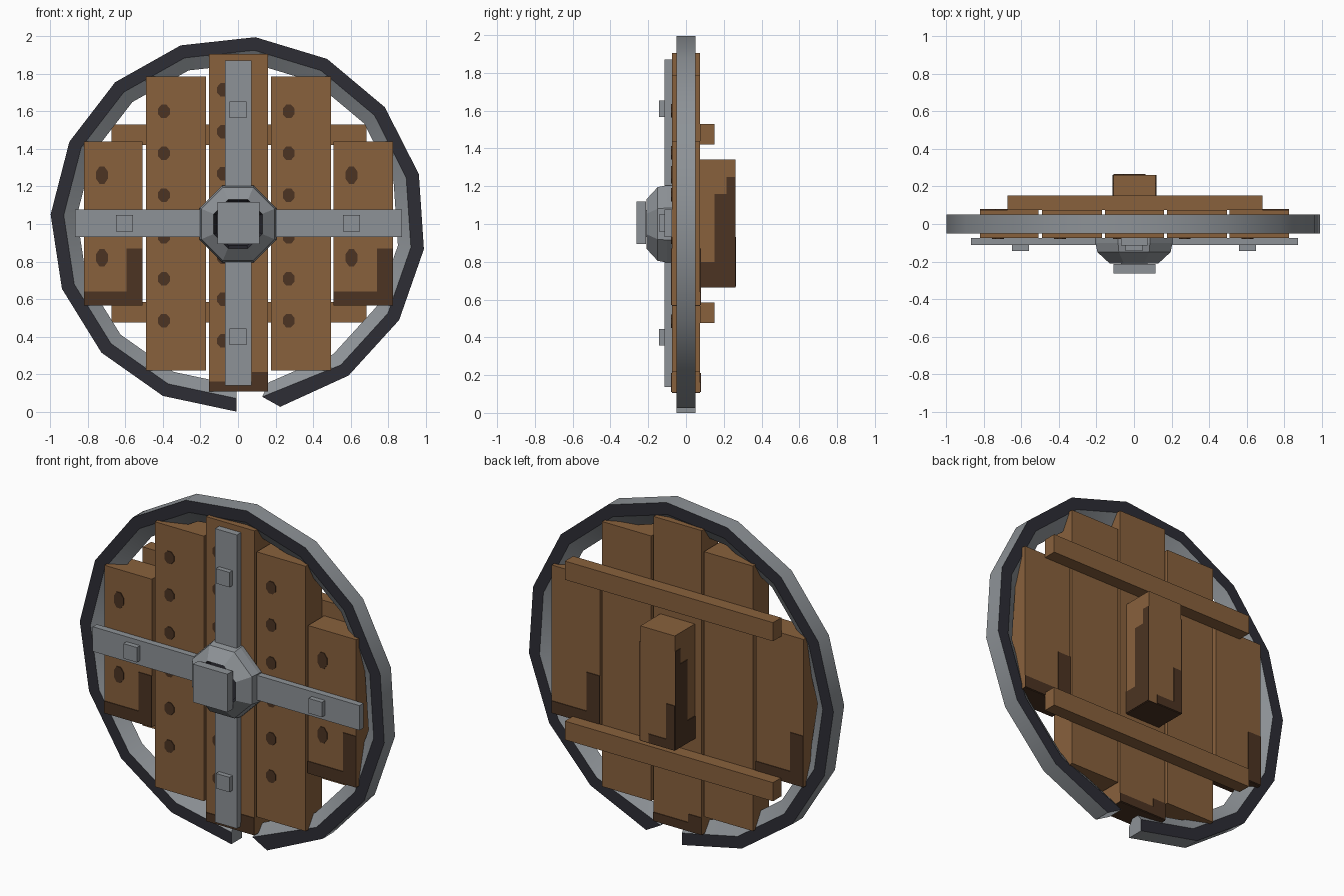
import bpy, bmesh
from math import radians, sin, cos, pi

cube = bpy.data.objects.get("Cube")
if cube:
    bpy.data.objects.remove(cube, do_unlink=True)


def material(name, rgb):
    m = bpy.data.materials.new(name)
    m.use_nodes = True
    m.diffuse_color = (*rgb, 1)
    m.node_tree.nodes["Principled BSDF"].inputs["Base Color"].default_value = (*rgb, 1)
    return m


WOOD = material("brown wood", (0.25, 0.12, 0.046))
STAIN = material("dark wood", (0.072, 0.034, 0.016))
STEEL = material("grey steel", (0.27, 0.29, 0.31))
IRON = material("dark iron", (0.026, 0.026, 0.036))


def finish(name, bm, *mats):
    bmesh.ops.recalc_face_normals(bm, faces=bm.faces)
    me = bpy.data.meshes.new(name)
    bm.to_mesh(me)
    bm.free()
    ob = bpy.data.objects.new(name, me)
    bpy.context.collection.objects.link(ob)
    for m in mats:
        me.materials.append(m)
    return ob


def box(name, xs, ys, zs, mat):
    bm = bmesh.new()
    bmesh.ops.create_cube(bm, size=1)
    for v in bm.verts:
        v.co = [s[0] if c < 0 else s[1] for c, s in zip(v.co, (xs, ys, zs))]
    return finish(name, bm, mat)


def prism(name, x, z, rx, rz, y0, y1, mat):
    """Flat octagonal plate facing the front."""
    bm = bmesh.new()
    rings = []
    for y in (y0, y1):
        rings.append([bm.verts.new((x + rx * cos((k + .5) * pi / 4), y,
                                    z + rz * sin((k + .5) * pi / 4))) for k in range(8)])
        bm.faces.new(rings[-1])
    for k in range(8):
        n = (k + 1) % 8
        bm.faces.new((rings[0][k], rings[0][n], rings[1][n], rings[1][k]))
    return finish(name, bm, mat)


FRONT, BACK, THIN = -0.075, 0.075, 0.004

# Planks with stained lower corners
planks = [("right_outer", -.82, -.51, .57, 1.44),
          ("right_inner", -.49, -.17, .22, 1.785),
          ("centre", -.155, .16, .11, 1.905),
          ("left_inner", .175, .495, .22, 1.785),
          ("left_outer", .51, .825, .57, 1.44)]
for name, x0, x1, z0, z1 in planks:
    box(name + "_plank", (x0, x1), (FRONT, BACK), (z0, z1), WOOD)
    if "inner" in name:
        continue
    strip, rise = (.07, .3) if "outer" in name else (.05, .1)
    box(name + "_bottom_stain", (x0, x1), (FRONT, BACK), (z0 - THIN, z0), STAIN)
    for side, ys, xs in (("front", (FRONT - THIN, FRONT), (x1 - .085, x1)),
                         ("back", (BACK, BACK + THIN), (x0, x0 + .085))):
        box(f"{name}_{side}_low_stain", (x0, x1), ys, (z0, z0 + strip), STAIN)
        box(f"{name}_{side}_corner_stain", xs, ys, (z0 + strip, z0 + rise), STAIN)

# Knots on the front of the planks
knots = [(x, 1.6 - .223 * i, .039) for x in (-.395, .27) for i in range(6)]
knots += [(-.08, 1.715 - .223 * i, .039) for i in range(7)]
knots += [(x, z, .055) for x in (-.725, .605) for z in (1.26, .82)]
for x, z, rz in knots:
    prism("knot", x, z, .034, min(rz, .05), FRONT - THIN, FRONT, STAIN)

# Back battens
for name, z0 in (("upper_batten", 1.42), ("lower_batten", .475)):
    box(name, (-.675, .685), (BACK, .152), (z0, z0 + .11), WOOD)

# Grip block with stained corners
gx, gy, gz = (-.11, .115), (BACK, .262), (.668, 1.342)
box("grip", gx, gy, gz, WOOD)
box("grip_bottom_stain", gx, gy, (gz[0] - THIN, gz[0]), STAIN)
for side, xs in (("right", (gx[0] - THIN, gx[0])), ("left", (gx[1], gx[1] + THIN))):
    for ys, zs in (((BACK, gy[1]), (gz[0], .8)), ((.15, gy[1]), (.8, 1.16)),
                   ((.215, gy[1]), (1.16, 1.25))):
        box(f"grip_{side}_stain", xs, ys, zs, STAIN)
box("grip_back_stain", (gx[0], .06), (gy[1], gy[1] + THIN), (gz[0], .72), STAIN)
box("grip_back_corner_stain", (gx[0], -.055), (gy[1], gy[1] + THIN), (.72, .93), STAIN)

# Cross straps and rivets
box("vertical_strap", (-.07, .073), (-.114, FRONT), (.138, 1.872), STEEL)
box("horizontal_strap", (-.87, .873), (-.113, FRONT), (.932, 1.078), STEEL)
for x, z in ((-.605, 1.005), (.605, 1.005), (0, 1.61), (0, .4)):
    box("rivet", (x - .044, x + .044), (-.143, -.113), (z - .044, z + .044), STEEL)

# Open rim: dark faces front and back, steel edge and ridged inside
bm = bmesh.new()
profile = [(1.0, -.05), (1.0, .05), (.93, .05), (.86, 0), (.93, -.05)]
end_skew = [0, 0, -5, -2, -5]
sections = []
for i in range(16):
    row = []
    for (r, y), skew in zip(profile, end_skew):
        a = radians(-77 + 23.1 * i + (skew if i == 0 else 0))
        row.append(bm.verts.new((r * cos(a), y, 1 + r * sin(a))))
    sections.append(row)
for a, b in zip(sections, sections[1:]):
    for k in range(5):
        n = (k + 1) % 5
        f = bm.faces.new((a[k], a[n], b[n], b[k]))
        f.material_index = 1 if k in (1, 4) else 0
bm.faces.new(sections[0])
bm.faces.new(sections[-1])
rim = finish("rim", bm, STEEL, IRON)
bpy.ops.object.select_all(action='DESELECT')
rim.select_set(True)
bpy.context.view_layer.objects.active = rim
bpy.ops.object.shade_smooth_by_angle(angle=radians(28))

# Hollow octagonal boss
bm = bmesh.new()
rings = []
for r, y in ((.205, FRONT), (.205, -.1), (.195, -.15), (.13, -.21), (.115, -.16)):
    r /= cos(pi / 8)
    rings.append([bm.verts.new((r * cos((k + .5) * pi / 4), y,
                                1 + r * sin((k + .5) * pi / 4))) for k in range(8)])
for j, (a, b) in enumerate(zip(rings, rings[1:])):
    for k in range(8):
        n = (k + 1) % 8
        bm.faces.new((a[k], a[n], b[n], b[k])).material_index = int(j == 3)
bm.faces.new(rings[-1]).material_index = 1
bm.faces.new(rings[0])
finish("boss", bm, STEEL, IRON)

# Square stud in the boss
box("stud_post", (-.07, .073), (-.216, -.15), (.93, 1.075), STEEL)
box("stud_head", (-.11, .115), (-.263, -.213), (.893, 1.118), STEEL)
